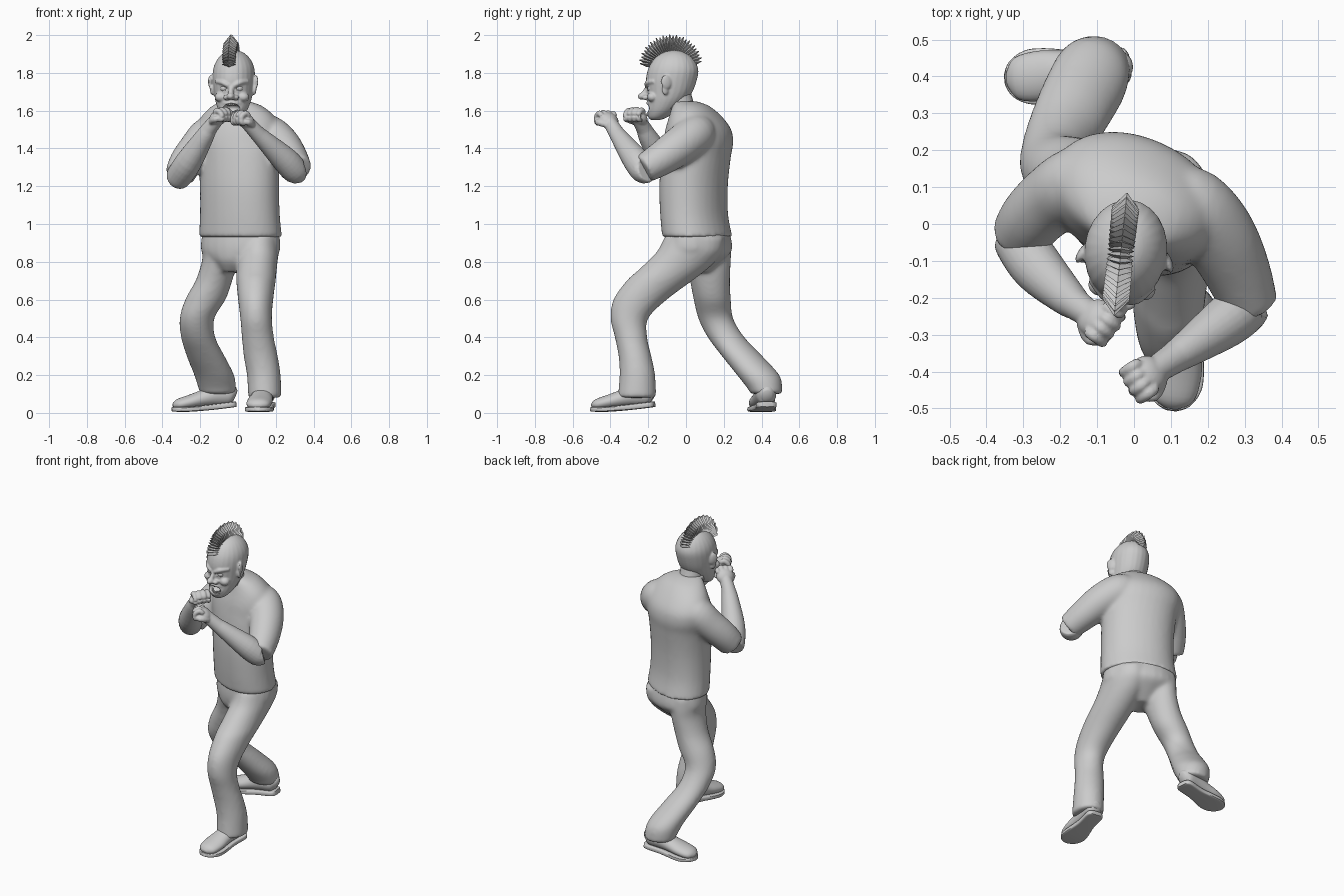
import bpy, bmesh, math
from mathutils import Vector, Matrix

if "Cube" in bpy.data.objects:
    bpy.data.objects.remove(bpy.data.objects["Cube"])

grey = bpy.data.materials.new("plain grey")
grey.use_nodes = True
TONE = (0.6, 0.6, 0.6, 1)
grey.diffuse_color = TONE
grey.node_tree.nodes["Principled BSDF"].inputs["Base Color"].default_value = TONE
HEAD_TURN = (Matrix.Translation((-0.02, -0.07, 0)) @ Matrix.Rotation(math.radians(-6), 4, 'Z')
             @ Matrix.Translation((0.02, 0.07, 0)))


def finish(bm, name, voxel=0, smooth=4, matrix=None, flat=False):
    """Turn a bmesh into an object, optionally fused into one skin."""
    bmesh.ops.recalc_face_normals(bm, faces=bm.faces)
    if matrix:
        bm.transform(matrix)
    me = bpy.data.meshes.new(name)
    bm.to_mesh(me)
    bm.free()
    for p in me.polygons:
        p.use_smooth = not flat
    me.materials.append(grey)
    ob = bpy.data.objects.new(name, me)
    bpy.context.collection.objects.link(ob)
    if voxel:
        m = ob.modifiers.new("fuse", 'REMESH')
        m.mode, m.voxel_size, m.use_smooth_shade = 'VOXEL', voxel, True
        s = ob.modifiers.new("soften", 'SMOOTH')
        s.factor, s.iterations = 0.5, smooth
    return ob


def refine(rows, k):
    """Catmull-Rom interpolation of every column."""
    out = []
    for i in range(len(rows) - 1):
        p = [rows[max(i - 1, 0)], rows[i], rows[i + 1], rows[min(i + 2, len(rows) - 1)]]
        for j in range(k):
            t = j / k
            out.append([0.5 * (2 * b + (c - a) * t + (2 * a - 5 * b + 4 * c - d) * t * t
                               + (3 * b - a - 3 * c + d) * t ** 3) for a, b, c, d in zip(*p)])
    return out + [list(rows[-1])]


def loft(bm, rows, n=24, k=4, level=False, power=2.0):
    """Rows are x, y, z, half width, half depth; level keeps the rings horizontal (yaw is optional)."""
    rows = refine([tuple(r) for r in rows], k)
    pts = [Vector(r[:3]) for r in rows]
    rings = []
    for i, r in enumerate(rows):
        if level:
            yaw = math.radians(r[5]) if len(r) > 5 else 0
            u, v = Vector((math.cos(yaw), math.sin(yaw), 0)), Vector((-math.sin(yaw), math.cos(yaw), 0))
        else:
            t = (pts[min(i + 1, len(pts) - 1)] - pts[max(i - 1, 0)]).normalized()
            u = t.cross(Vector((0, 0, 1))).normalized()
            v = u.cross(t)
        ring = []
        for j in range(n):
            a = 2 * math.pi * j / n
            c, s = math.cos(a), math.sin(a)
            c, s = [math.copysign(abs(q) ** (2 / power), q) for q in (c, s)]
            ring.append(bm.verts.new(pts[i] + u * c * max(r[3], .001) + v * s * max(r[4], .001)))
        rings.append(ring)
    for a, b in zip(rings, rings[1:]):
        for j in range(n):
            bm.faces.new((a[j], a[(j + 1) % n], b[(j + 1) % n], b[j]))
    bm.faces.new(rings[0])
    bm.faces.new(rings[-1])


def tube(bm, rows, **kw):
    loft(bm, [(x, y, z, r, r) for x, y, z, r in rows], **kw)


def ball(bm, pos, size, rot=None):
    m = Matrix.Translation(pos) @ (rot or Matrix()) @ Matrix.Diagonal((*size, 1))
    bmesh.ops.create_uvsphere(bm, u_segments=20, v_segments=12, radius=1, matrix=m)


def spans(rows):
    """Convert z, x range, y range into level loft rows."""
    return [((a + b) / 2, (c + d) / 2, z, (b - a) / 2, (d - c) / 2) for z, a, b, c, d in rows]


# Shirt with both sleeves, twisted so the left side leads
bm = bmesh.new()
loft(bm, [(.013, .06, .93, .231, .168, -28), (.01, .043, 1.05, .221, .163, -28), (.008, .04, 1.2, .219, .166, -28),
          (.005, .053, 1.35, .224, .17, -26), (.0, .065, 1.43, .235, .172, -23), (.0, .065, 1.5, .235, .16, -22),
          (.0, .05, 1.57, .2, .127, -20), (-.005, .025, 1.625, .135, .094, -15), (-.015, -.005, 1.65, .07, .06, -8)],
     level=True, n=32, power=2.1)
tube(bm, [(.08, .08, 1.49, .085), (.155, .05, 1.475, .105), (.225, -.025, 1.42, .103),
          (.278, -.125, 1.35, .092), (.316, -.225, 1.29, .077)])
tube(bm, [(-.08, .13, 1.49, .085), (-.155, .11, 1.47, .1), (-.22, .07, 1.4, .094),
          (-.276, .015, 1.325, .089), (-.31, -.035, 1.255, .08)])
finish(bm, "shirt", .011, 12)

# Shirt collar
bm = bmesh.new()
loft(bm, [(-.015, -.02, 1.61, .085, .085), (-.018, -.025, 1.645, .078, .078)], level=True, k=1)
finish(bm, "collar")

# Trousers: pelvis, forward left leg, trailing right leg
bm = bmesh.new()
loft(bm, [(.013, .062, .97, .21, .152, -28), (.014, .066, .9, .223, .163, -28), (.012, .065, .85, .215, .16, -28),
          (.0, .05, .8, .14, .13, -28), (-.02, .045, .745, .06, .075, -28)], level=True)
loft(bm, spans([(.93, .01, .213, -.115, .2), (.86, .0, .217, -.15, .195), (.8, -.008, .21, -.207, .155),
                (.75, -.01, .205, -.26, .1), (.7, -.01, .2, -.315, .035),
                (.6, .0, .187, -.385, -.1), (.5, .012, .18, -.4, -.2), (.4, .02, .19, -.377, -.205),
                (.3, .03, .211, -.357, -.183), (.2, .047, .226, -.352, -.163), (.08, .054, .231, -.362, -.158)]),
     level=True)
loft(bm, spans([(.93, -.183, .0, .0, .235), (.86, -.188, .0, -.02, .24), (.8, -.192, -.005, -.01, .238),
                (.7, -.225, -.03, .02, .233), (.6, -.28, -.065, .04, .238), (.5, -.309, -.125, .065, .25),
                (.4, -.302, -.12, .115, .31), (.3, -.272, -.07, .19, .405), (.2, -.232, -.02, .27, .495),
                (.13, -.21, -.01, .325, .51), (.1, -.2, -.01, .34, .51)]), level=True)
finish(bm, "trousers", .011, 10)


# Shoes: rounded upper on a flat welted sole, heel slightly raised
def shoe(name, heel, toe):
    h, d = Vector(heel), Vector(toe) - Vector(heel)

    def along(t, z, a, b):
        p = h + d * t
        return (p.x, p.y, z + .03 * (1 - t), a, b)
    bm = bmesh.new()
    loft(bm, [along(0, .06, .025, .03), along(.08, .07, .05, .055), along(.3, .075, .056, .06),
              along(.5, .062, .06, .046), along(.7, .05, .068, .038), along(.9, .04, .058, .03),
              along(.98, .035, .02, .012)])
    finish(bm, name + "_upper")
    bm = bmesh.new()
    loft(bm, [along(-.01, .016, .03, .014), along(.06, .015, .053, .015), along(.35, .012, .054, .015),
              along(.65, .011, .073, .014), along(.82, .013, .073, .013), along(.95, .017, .048, .012),
              along(1, .02, .015, .011)], power=6)
    ob = finish(bm, name + "_sole")
    ob.data.set_sharp_from_angle(angle=math.radians(40))


shoe("left_shoe", (.15, -.17), (.1, -.505))
shoe("right_shoe", (-.015, .43), (-.35, .39))


# Forearms and clenched hands
def arm(name, rows, centre):
    bm = bmesh.new()
    tube(bm, rows)
    c = Vector(centre)
    d = (c - Vector(rows[-1][:3])).normalized()
    tube(bm, [rows[-2], rows[-1], (*c, .036)])
    w = d.cross(Vector((0, 0, 1))).normalized()
    n = w.cross(d)
    rot = Matrix((d, w, n)).transposed().to_4x4()
    ball(bm, c, (.053, .054, .037), rot)
    for i in range(4):
        o = c + w * (i - 1.5) * .028
        reach = .054 - .006 * abs(i - 1.2)
        path = [o + d * .02 + n * .014, o + d * reach + n * .01, o + d * (reach + .006) - n * .022,
                o + d * .03 - n * .042, o + d * .008 - n * .03]
        tube(bm, [(*p, r) for p, r in zip(path, (.014, .016, .015, .014, .008))], n=10)
    side = w if c.x < 0 else -w
    path = [c - d * .03 + side * .03, c + d * .01 + side * .055 - n * .02, c + d * .04 + side * .025 - n * .045]
    tube(bm, [(*p, r) for p, r in zip(path, (.018, .017, .011))], n=12)
    finish(bm, name, .0055, 2)


arm("left_forearm_and_fist", [(.325, -.205, 1.285, .06), (.3, -.225, 1.285, .07), (.25, -.265, 1.338, .07),
                              (.165, -.325, 1.42, .054), (.11, -.362, 1.472, .043)], (.04, -.408, 1.547))
arm("right_forearm_and_fist", [(-.322, -.03, 1.24, .06), (-.31, -.05, 1.255, .069), (-.26, -.12, 1.33, .07),
                               (-.185, -.195, 1.45, .052), (-.155, -.22, 1.5, .042)], (-.105, -.255, 1.562))

# Neck
bm = bmesh.new()
loft(bm, [(-.015, .0, 1.57, .075, .075), (-.018, -.03, 1.64, .07, .072), (-.02, -.06, 1.72, .075, .08)], level=True)
finish(bm, "neck")

# Head: skull, brow, cheeks, nose, lips and ears fused together
CX = -.022
bm = bmesh.new()
skull = [(1.55, .025, -.185, -.14), (1.565, .05, -.2, -.1), (1.6, .075, -.205, -.05), (1.65, .094, -.205, .0),
         (1.7, .104, -.208, .035), (1.76, .111, -.213, .057), (1.81, .111, -.205, .066), (1.85, .1, -.187, .055),
         (1.885, .077, -.158, .03), (1.91, .045, -.115, -.01), (1.92, .01, -.07, -.05)]
loft(bm, [(CX, (f + b) / 2, z, w, (b - f) / 2) for z, w, f, b in skull], level=True)
ball(bm, (CX, -.228, 1.676), (.021, .03, .019))
tube(bm, [(CX, -.2, 1.735, .011), (CX, -.215, 1.705, .013), (CX, -.23, 1.68, .017)], n=12)
for s in (-1, 1):
    ball(bm, (CX + s * .024, -.212, 1.67), (.018, .02, .014))
    ball(bm, (CX + s * .06, -.172, 1.672), (.032, .03, .026))
    tube(bm, [(CX + s * .012, -.208, 1.73, .011), (CX + s * .045, -.2, 1.748, .013),
              (CX + s * .085, -.16, 1.755, .01)], n=12)
    ear = Matrix.Rotation(s * math.radians(25), 4, 'Z') @ Matrix.Rotation(math.radians(8), 4, 'X')
    ball(bm, (CX + s * .117, -.092, 1.752), (.012, .03, .038), ear)
    ball(bm, (CX + s * .112, -.1, 1.712), (.01, .019, .03), ear)
lips = [(CX + .053 * math.cos(a), -.205 + .03 * math.cos(a) ** 2, 1.609 + .03 * math.sin(a) + .02 * math.cos(a) ** 2,
         .008) for a in [math.pi * i / 8 + .01 for i in range(17)]]
tube(bm, lips, n=10, k=2)
head = finish(bm, "head", .0055, 2, HEAD_TURN)

# Open mouth and eye sockets
bm = bmesh.new()
ball(bm, (CX, -.205, 1.611), (.047, .05, .027))
mouth = finish(bm, "mouth_cutter", matrix=HEAD_TURN)
bm = bmesh.new()
for s in (-1, 1):
    ball(bm, (CX + s * .04, -.215, 1.718), (.024, .022, .012), Matrix.Rotation(-s * .2, 4, 'Y'))
sockets = finish(bm, "eye_socket_cutter", matrix=HEAD_TURN)
for cutter in (mouth, sockets):
    cutter.hide_render = True
    cutter.hide_set(True)
    m = head.modifiers.new("cut", 'BOOLEAN')
    m.operation, m.object, m.solver = 'DIFFERENCE', cutter, 'EXACT'

# Eyes and teeth
bm = bmesh.new()
for s in (-1, 1):
    ball(bm, (CX + s * .04, -.184, 1.718), (.02, .018, .018))
finish(bm, "eyes", matrix=HEAD_TURN)
bm = bmesh.new()
for z in (1.632, 1.59):
    for i in range(-3, 4):
        ball(bm, (CX + i * .0095, -.194 + .0016 * i * i, z + .001 * i * i), (.005, .005, .008))
finish(bm, "teeth", matrix=HEAD_TURN)

# Mohawk: a dense fan of flat pointed blades
bm = bmesh.new()
COUNT = 27
for i in range(COUNT):
    a = math.radians(174 - 164 * i / (COUNT - 1))
    out = Vector((0, math.cos(a), math.sin(a)))
    size = .166 + (.006 if i % 2 else 0)
    fwd = Vector((0, -out.z, out.y))
    rings = []
    for r, w, t in ((.07, .03, .009), (.128, .037, .014), (size, .002, .002)):
        p = Vector((CX - .013, -.082, 1.832)) + out * r
        rings.append([bm.verts.new(p + q) for q in (Vector((w, 0, 0)), fwd * t, Vector((-w, 0, 0)), -fwd * t)])
    for lo, hi in zip(rings, rings[1:]):
        for j in range(4):
            bm.faces.new((lo[j], lo[(j + 1) % 4], hi[(j + 1) % 4], hi[j]))
    bm.faces.new(rings[0])
    bm.faces.new(rings[-1])
finish(bm, "mohawk", matrix=HEAD_TURN, flat=True)
